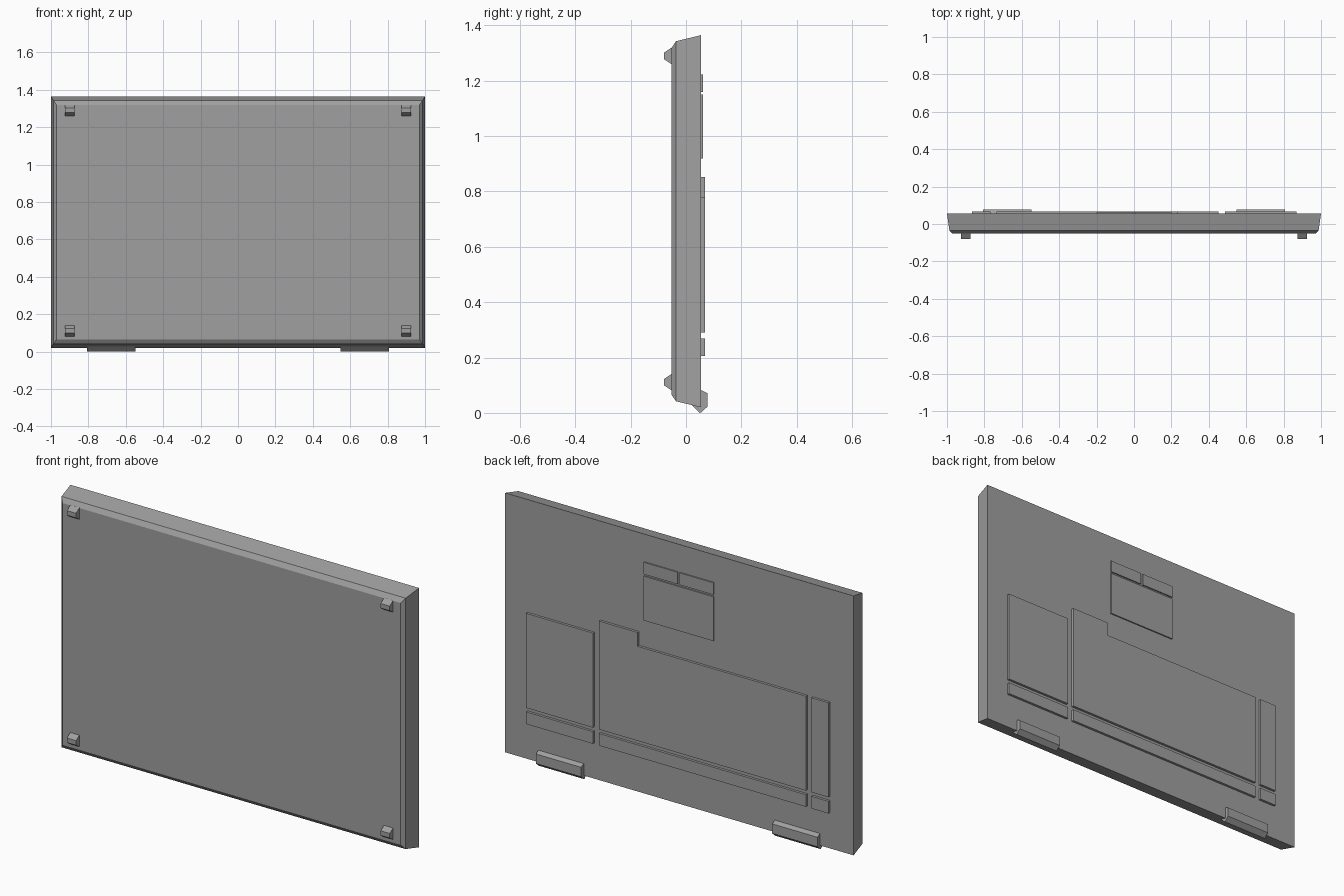
import bpy, bmesh

if "Cube" in bpy.data.objects:
    bpy.data.objects.remove(bpy.data.objects["Cube"])

grey = bpy.data.materials.new("mid grey")
grey.diffuse_color = (0.35, 0.35, 0.35, 1)
grey.use_nodes = True
grey.node_tree.nodes["Principled BSDF"].inputs["Base Color"].default_value = grey.diffuse_color


def finish(name, bm):
    bmesh.ops.recalc_face_normals(bm, faces=bm.faces)
    me = bpy.data.meshes.new(name)
    bm.to_mesh(me)
    bm.free()
    me.materials.append(grey)
    ob = bpy.data.objects.new(name, me)
    bpy.context.collection.objects.link(ob)
    return ob


def loft(name, rings):
    """Join matching rings of points into a closed solid."""
    bm = bmesh.new()
    rows = [[bm.verts.new(p) for p in ring] for ring in rings]
    n = len(rows[0])
    for a, b in zip(rows, rows[1:]):
        for i in range(n):
            j = (i + 1) % n
            bm.faces.new((a[i], a[j], b[j], b[i]))
    bm.faces.new(rows[0])
    bm.faces.new(rows[-1])
    return finish(name, bm)


def along_x(name, yz, x0, x1):
    return loft(name, [[(x, y, z) for y, z in yz] for x in (x0, x1)])


def back_plate(name, xz, y1):
    return loft(name, [[(x, y, z) for x, z in xz] for y in (0.05, y1)])


def rect(x0, x1, z0, z1):
    return [(x0, z0), (x1, z0), (x1, z1), (x0, z1)]


# Slab body: tapered sides with a bevelled front rim
sections = [(-0.052, 0.970, 0.065, 1.319),
            (-0.036, 0.987, 0.042, 1.343),
            (0.055, 1.000, 0.020, 1.365)]
loft("body", [[(x, y, z) for x, z in rect(-w, w, z0, z1)]
              for y, w, z0, z1 in sections])

for side, s in (("left", -1), ("right", 1)):
    # Small wedge bumpers at the front corners
    for level, z in (("upper", 1.29), ("lower", 0.111)):
        prof = [(-0.045, z + 0.03), (-0.052, z + 0.03), (-0.079, z + 0.012),
                (-0.079, z - 0.012), (-0.052, z - 0.03), (-0.045, z - 0.03)]
        along_x(f"{level}_{side}_bumper", prof, s * 0.9 - 0.026, s * 0.9 + 0.026)
    # Rubber feet wrapping the lower back edge
    foot = [(0.05, 0.082), (0.055, 0.082), (0.077, 0.071),
            (0.077, 0.022), (0.055, 0.002), (0.05, 0.0), (0.02, 0.029), (0.04, 0.05)]
    along_x(f"{side}_foot", foot, s * 0.678 - 0.13, s * 0.678 + 0.13)

# Large raised covers on the back, the middle one stepped at its top
back_plate("side_cover", rect(0.487, 0.87, 0.29, 0.78), 0.068)
back_plate("narrow_cover", rect(-0.865, -0.767, 0.29, 0.78), 0.068)
back_plate("main_cover", [(-0.735, 0.29), (0.452, 0.29), (0.452, 0.852),
                          (0.23, 0.852), (0.23, 0.78), (-0.735, 0.78)], 0.068)

# Lower strip beneath the covers
for name, x0, x1 in (("side", 0.487, 0.87), ("main", -0.735, 0.452),
                     ("narrow", -0.865, -0.767)):
    back_plate(name + "_lower_strip", rect(x0, x1, 0.206, 0.269), 0.068)

# Upper label panel with two small tabs
back_plate("upper_panel", rect(-0.2, 0.2, 0.92, 1.15), 0.062)
back_plate("upper_left_tab", rect(-0.2, -0.006, 1.16, 1.222), 0.062)
back_plate("upper_right_tab", rect(0.006, 0.2, 1.16, 1.222), 0.062)
